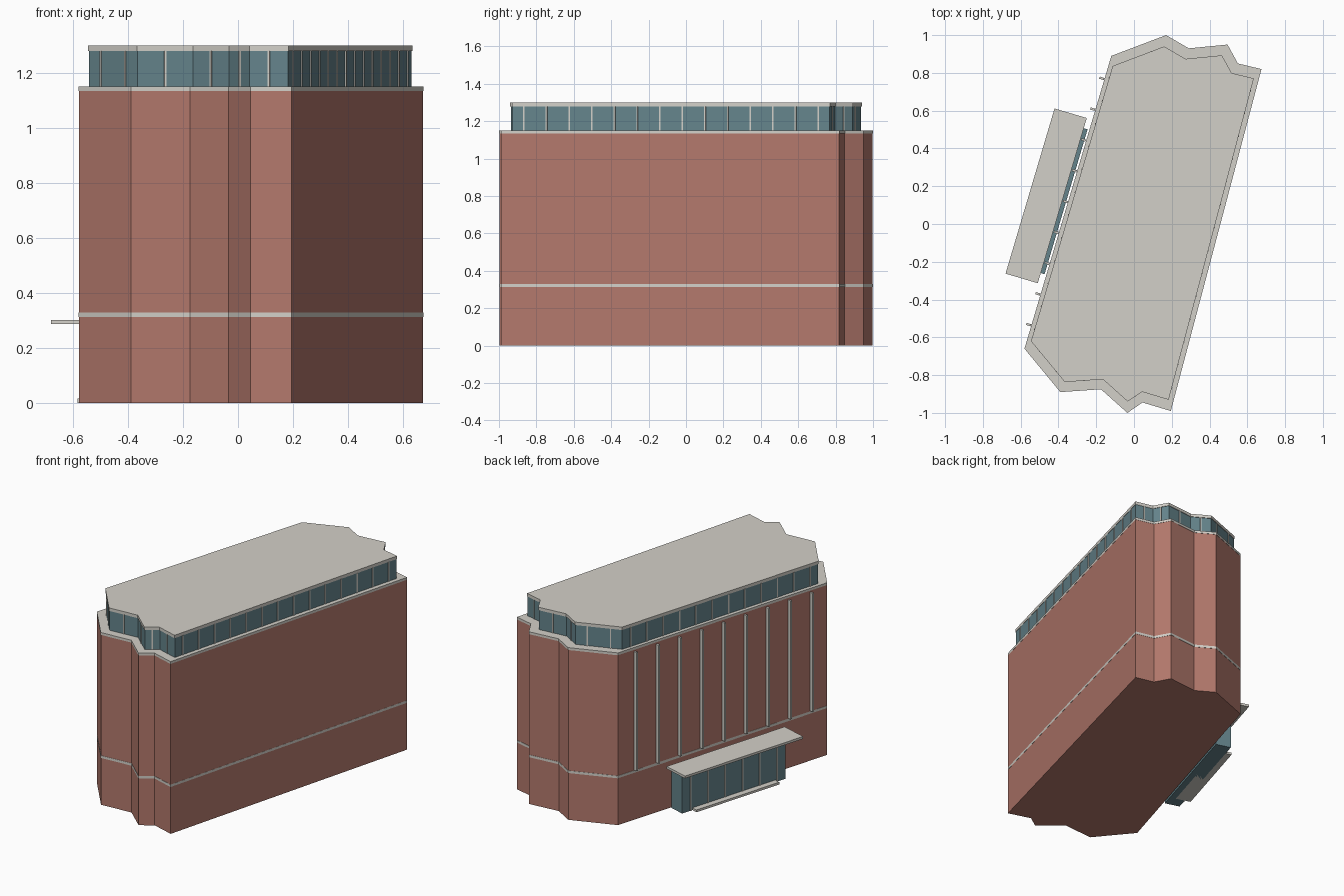
import bpy, bmesh, math
from mathutils import Vector, Matrix

if "Cube" in bpy.data.objects:
    bpy.data.objects.remove(bpy.data.objects["Cube"])


def material(name, rgb):
    m = bpy.data.materials.new(name)
    m.diffuse_color = (*rgb, 1)
    m.use_nodes = True
    m.node_tree.nodes["Principled BSDF"].inputs["Base Color"].default_value = m.diffuse_color
    return m


BRICK = material("brick", (0.45, 0.19, 0.15))
STONE = material("stone", (0.65, 0.63, 0.58))
GLASS = material("glass", (0.13, 0.23, 0.26))

# Building footprint, clockwise from the left wall's rear corner
FOOT = [(-0.12, 0.89), (0.17, 1.0), (0.29, 0.93), (0.495, 0.95), (0.55, 0.85),
        (0.675, 0.82), (0.195, -0.99), (0.045, -0.945), (-0.035, -1.0),
        (-0.175, -0.875), (-0.39, -0.89), (-0.58, -0.66)]


def finish(name, bm, mat):
    bmesh.ops.recalc_face_normals(bm, faces=bm.faces)
    me = bpy.data.meshes.new(name)
    bm.to_mesh(me)
    bm.free()
    me.materials.append(mat)
    ob = bpy.data.objects.new(name, me)
    bpy.context.collection.objects.link(ob)
    return ob


def slab(name, scale, z0, z1, mat):
    """Extrude the scaled footprint between two heights."""
    bm = bmesh.new()
    face = bm.faces.new([bm.verts.new((x * scale, y * scale, z0)) for x, y in FOOT])
    ext = bmesh.ops.extrude_face_region(bm, geom=[face], use_keep_orig=True)
    top = [v for v in ext["geom"] if isinstance(v, bmesh.types.BMVert)]
    bmesh.ops.translate(bm, verts=top, vec=(0, 0, z1 - z0))
    return finish(name, bm, mat)


def add_box(bm, centre, size, angle):
    mat = (Matrix.Translation(centre) @ Matrix.Rotation(angle, 4, 'Z')
           @ Matrix.Diagonal((*size, 1)))
    bmesh.ops.create_cube(bm, size=1, matrix=mat)


# Main block, storey band, parapet, set-back glazed storey and roof
slab("brick_body", 0.998, 0, 1.137, BRICK)
slab("storey_band", 1.0, 0.313, 0.329, STONE)
slab("parapet_cap", 1.0, 1.134, 1.15, STONE)
slab("penthouse_glass", 0.936, 1.15, 1.28, GLASS)
slab("penthouse_roof", 0.94, 1.28, 1.30, STONE)

# Mullions spaced evenly along every side of the glazed storey
bm = bmesh.new()
pts = [Vector((x, y, 0)) * 0.936 for x, y in FOOT]
for a, b in zip(pts, pts[1:] + pts[:1]):
    d = b - a
    n = max(1, int(d.length / 0.125))
    for i in range(n):
        p = a + d * (i + 0.5) / n
        add_box(bm, (p.x, p.y, 1.215), (0.008, 0.008, 0.13), math.atan2(d.y, d.x))
finish("penthouse_mullions", bm, STONE)

# Left wall frame: t runs along the wall, d points outwards
lo, hi = Vector((*FOOT[-1], 0)), Vector((*FOOT[0], 0))
mid, along = (lo + hi) / 2, (hi - lo).normalized()
out = Vector((-along.y, along.x, 0))
ANG = math.atan2(along.y, along.x)


def wall_box(bm, t0, t1, d0, d1, z0, z1):
    c = mid + along * (t0 + t1) / 2 + out * (d0 + d1) / 2
    c.z = (z0 + z1) / 2
    add_box(bm, c, (t1 - t0, d1 - d0, z1 - z0), ANG)


def wall_part(name, mat, *boxes):
    bm = bmesh.new()
    for b in boxes:
        wall_box(bm, *b)
    return finish(name, bm, mat)


# Vertical fins on the entrance wall
wall_part("wall_fins", STONE,
          *[(i * 0.17 - 0.006, i * 0.17 + 0.006, 0.002, 0.027, 0.335, 1.125)
            for i in range(-4, 5)])

# Entrance: glazed lobby, mullions, canopy and step
wall_part("entrance_glass", GLASS, (-0.40, 0.40, 0.01, 0.11, 0, 0.286))
wall_part("entrance_mullions", STONE,
          *[(t - 0.004, t + 0.004, 0.106, 0.114, 0, 0.286)
            for t in [(i + 0.5) * 0.8 / 6 - 0.4 for i in range(6)]])
wall_part("entrance_canopy", STONE, (-0.456, 0.456, 0.031, 0.209, 0.286, 0.302))
wall_part("entrance_step", STONE, (-0.32, 0.32, 0.05, 0.15, 0, 0.015))
